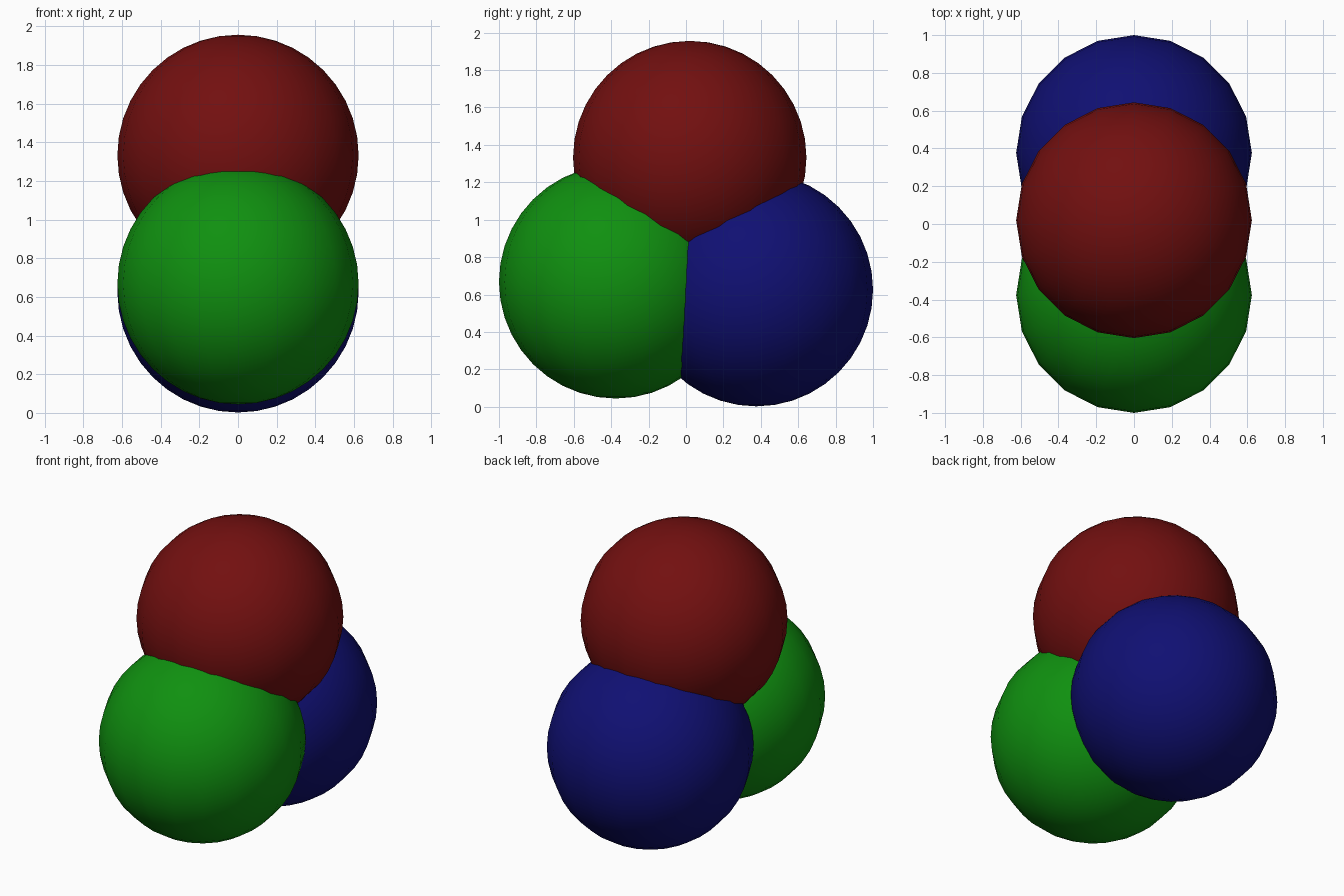
import bpy

if "Cube" in bpy.data.objects:
    bpy.data.objects.remove(bpy.data.objects["Cube"])

RADIUS = 0.624


def ball(name, y, z, color):
    # smooth-shaded 20-sided sphere with its own colour
    bpy.ops.mesh.primitive_uv_sphere_add(segments=20, ring_count=20,
                                         radius=RADIUS, location=(0, y, z))
    ob = bpy.context.object
    ob.name = name
    bpy.ops.object.shade_smooth()
    mat = bpy.data.materials.new(name + "_colour")
    mat.diffuse_color = (*color, 1)
    mat.use_nodes = True
    mat.node_tree.nodes["Principled BSDF"].inputs["Base Color"].default_value = mat.diffuse_color
    ob.data.materials.append(mat)
    return ob


# Two lower balls side by side, one resting on top of both
ball("front_ball", -0.376, 0.668, (0.005, 0.28, 0.005))
ball("back_ball", 0.376, 0.626, (0.005, 0.005, 0.17))
ball("top_ball", 0.02, 1.332, (0.17, 0.005, 0.005))
